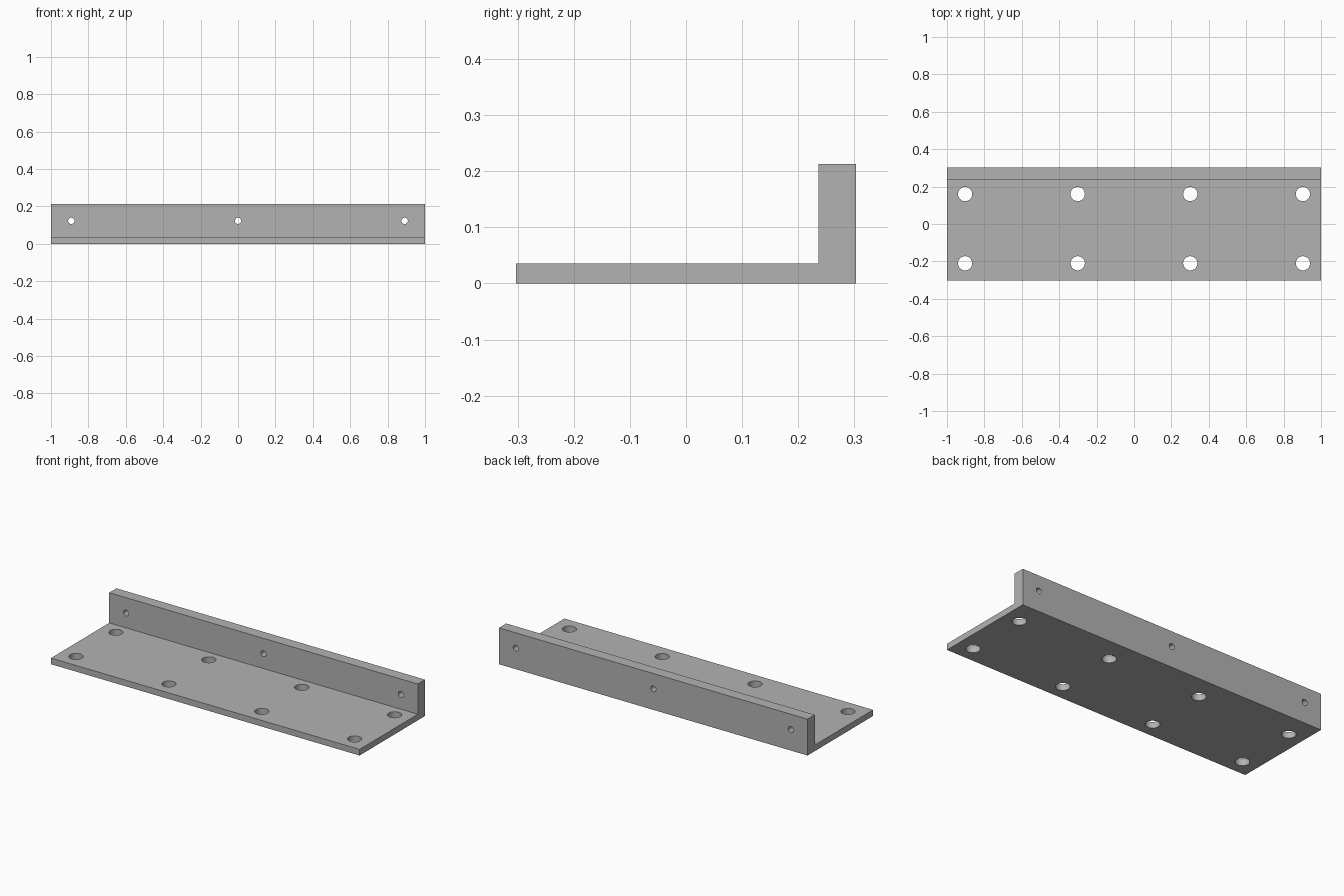
import bpy, bmesh, math
from mathutils import Matrix

if "Cube" in bpy.data.objects:
    bpy.data.objects.remove(bpy.data.objects["Cube"])

HALF_DEPTH, PLATE_TOP, LIP_TOP, LIP_FRONT = 0.303, 0.036, 0.213, 0.236

grey = bpy.data.materials.new("steel grey")
grey.diffuse_color = (0.45, 0.45, 0.45, 1)
grey.use_nodes = True
grey.node_tree.nodes["Principled BSDF"].inputs["Base Color"].default_value = grey.diffuse_color


def make_object(name, bm):
    bmesh.ops.recalc_face_normals(bm, faces=bm.faces)
    mesh = bpy.data.meshes.new(name)
    bm.to_mesh(mesh)
    bm.free()
    mesh.materials.append(grey)
    obj = bpy.data.objects.new(name, mesh)
    bpy.context.collection.objects.link(obj)
    return obj


def hole_cutter(name, centres, radius, rotation):
    """A set of parallel cylinders used to drill holes."""
    bm = bmesh.new()
    for c in centres:
        bmesh.ops.create_cone(bm, cap_ends=True, segments=32, radius1=radius,
                              radius2=radius, depth=0.12,
                              matrix=Matrix.Translation(c) @ rotation)
    obj = make_object(name, bm)
    obj.hide_render = True
    obj.hide_set(True)
    return obj


# L-shaped bracket: side profile extruded along x
profile = [(-HALF_DEPTH, 0), (HALF_DEPTH, 0), (HALF_DEPTH, LIP_TOP),
           (LIP_FRONT, LIP_TOP), (LIP_FRONT, PLATE_TOP), (-HALF_DEPTH, PLATE_TOP)]
bm = bmesh.new()
face = bm.faces.new([bm.verts.new((-1, y, z)) for y, z in profile])
ext = bmesh.ops.extrude_face_region(bm, geom=[face])
bmesh.ops.translate(bm, vec=(2, 0, 0),
                    verts=[v for v in ext["geom"] if isinstance(v, bmesh.types.BMVert)])
bracket = make_object("angle_bracket", bm)

# Large bolt holes through the plate, small ones through the upright lip
cutters = [
    hole_cutter("plate_hole_cutter",
                [(x, y, PLATE_TOP / 2) for x in (-0.903, -0.301, 0.301, 0.903)
                 for y in (-0.21, 0.16)], 0.038, Matrix()),
    hole_cutter("lip_hole_cutter",
                [(x, (LIP_FRONT + HALF_DEPTH) / 2, 0.123) for x in (-0.891, 0, 0.891)],
                0.017, Matrix.Rotation(math.pi / 2, 4, 'X')),
]
for cutter in cutters:
    mod = bracket.modifiers.new(cutter.name, 'BOOLEAN')
    mod.operation = 'DIFFERENCE'
    mod.solver = 'EXACT'
    mod.object = cutter

# Bake the drilled holes, drop the cutters, smooth only the hole walls
bpy.context.view_layer.objects.active = bracket
bracket.select_set(True)
for cutter in cutters:
    bpy.ops.object.modifier_apply(modifier=cutter.name)
for cutter in cutters:
    bpy.data.objects.remove(cutter)
bpy.ops.object.shade_smooth_by_angle(angle=math.radians(30))
